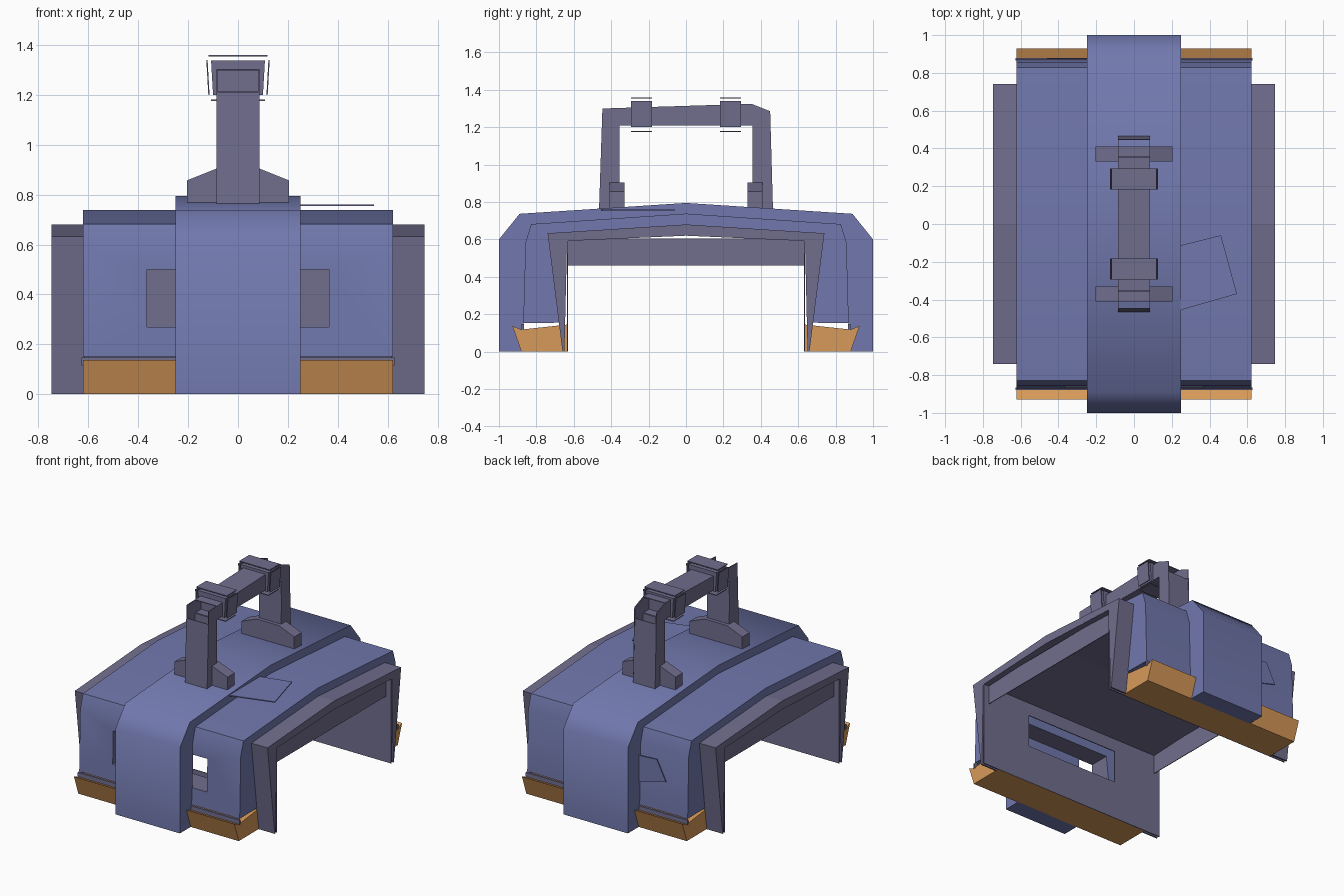
import bpy, math

if "Cube" in bpy.data.objects:
    bpy.data.objects.remove(bpy.data.objects["Cube"])


def material(name, rgb):
    m = bpy.data.materials.new(name)
    m.diffuse_color = (*rgb, 1)
    m.use_nodes = True
    m.node_tree.nodes["Principled BSDF"].inputs["Base Color"].default_value = m.diffuse_color
    return m


BLUE = material("slate_blue", (0.165, 0.19, 0.42))
GREY = material("violet_grey", (0.165, 0.155, 0.27))
ORANGE = material("orange", (0.68, 0.32, 0.10))


def prism(name, pts, axis, a, b, mat):
    """Extrude a 2D outline along an axis (0=x, 1=y, 2=z) from a to b."""
    def place(p, d):
        v = list(p)
        v.insert(axis, d)
        return v
    n = len(pts)
    verts = [place(p, a) for p in pts] + [place(p, b) for p in pts]
    faces = [list(range(n))[::-1], list(range(n, 2 * n))]
    faces += [(i, (i + 1) % n, (i + 1) % n + n, i + n) for i in range(n)]
    me = bpy.data.meshes.new(name)
    me.from_pydata(verts, [], faces)
    me.materials.append(mat)
    ob = bpy.data.objects.new(name, me)
    bpy.context.collection.objects.link(ob)
    bpy.context.view_layer.objects.active = ob
    bpy.ops.object.select_all(action='DESELECT')
    ob.select_set(True)
    bpy.ops.object.mode_set(mode='EDIT')
    bpy.ops.mesh.select_all(action='SELECT')
    bpy.ops.mesh.normals_make_consistent(inside=False)
    bpy.ops.object.mode_set(mode='OBJECT')
    return ob


def box(name, x, y, z, mat):
    return prism(name, [(x[0], y[0]), (x[1], y[0]), (x[1], y[1]), (x[0], y[1])],
                 2, z[0], z[1], mat)


def arch(name, outer, inner, x0, x1, mat):
    """Arch from half outlines listed from the foot up to the ridge at y=0."""
    def full(h):
        return [(-y, z) for y, z in h] + [(y, z) for y, z in h[-2::-1]]
    return prism(name, full(outer) + full(inner)[::-1], 0, x0, x1, mat)


def smooth(ob, deg):
    bpy.ops.object.select_all(action='DESELECT')
    ob.select_set(True)
    bpy.context.view_layer.objects.active = ob
    bpy.ops.object.shade_smooth_by_angle(angle=math.radians(deg))


# central band over the whole body
band = arch("center_band",
            [(1, 0), (1, 0.6), (0.89, 0.737), (0, 0.795)],
            [(0.875, 0), (0.85, 0.55), (0.80, 0.66), (0, 0.715)],
            -0.25, 0.25, BLUE)
smooth(band, 50)

# main shell and inner lining, with a window through the front wall
shell = arch("main_shell",
             [(0.87, 0.152), (0.858, 0.585), (0.828, 0.682), (0, 0.738)],
             [(0.675, 0.155), (0.73, 0.63), (0, 0.675)],
             -0.622, 0.622, BLUE)
lining = arch("inner_lining",
              [(0.636, 0), (0.636, 0.6), (0, 0.63)],
              [(0.63, 0), (0.63, 0.592), (0, 0.62)],
              -0.745, 0.745, GREY)
cutter = box("window_cutter", (-0.365, 0.365), (-0.95, -0.5), (0.27, 0.5), GREY)
cutter.hide_render = True
for ob in (shell, lining):
    mod = ob.modifiers.new("window", 'BOOLEAN')
    mod.operation = 'DIFFERENCE'
    mod.solver = 'EXACT'
    mod.material_mode = 'TRANSFER'
    mod.object = cutter
    bpy.context.view_layer.objects.active = ob
    bpy.ops.object.modifier_apply(modifier=mod.name)
bpy.data.objects.remove(cutter)
smooth(shell, 50)

# tapered end rims and the hanging lips under them
for s, side in ((-1, "left"), (1, "right")):
    arch(side + "_rim",
         [(0.66, 0), (0.74, 0.633), (0, 0.68)],
         [(0.65, 0), (0.636, 0.592), (0, 0.62)],
         s * 0.615, s * 0.747, GREY)
    box(side + "_lip", sorted((s * 0.70, s * 0.705)), (-0.63, 0.63), (0.46, 0.605), GREY)

# foot skirts with a grey sill above
for s, side in ((-1, "front"), (1, "back")):
    prism(side + "_skirt",
          [(s * y, z) for y, z in ((0.632, 0), (0.88, 0), (0.928, 0.137),
                                   (0.88, 0.118), (0.632, 0.145))],
          0, -0.622, 0.622, ORANGE)
    box(side + "_sill", (-0.627, 0.627), sorted((s * 0.866, s * 0.88)), (0.115, 0.148), GREY)

# handle: two side plates, post faces, and a bar top and bottom
for s, side in ((-1, "left"), (1, "right")):
    prism(side + "_handle_plate",
          [(-0.465, 0.76), (-0.447, 1.30), (0.35, 1.325), (0.45, 1.285), (0.465, 0.76),
           (0.36, 0.76), (0.355, 1.21), (-0.355, 1.21), (-0.36, 0.76)],
          0, s * 0.081, s * 0.086, GREY)
box("handle_bar_bottom", (-0.085, 0.085), (-0.355, 0.355), (1.208, 1.213), GREY)
prism("handle_bar_top", [(-0.355, 1.298), (0.355, 1.32), (0.355, 1.325), (-0.355, 1.303)],
      0, -0.085, 0.085, GREY)

for s, side in ((-1, "front"), (1, "back")):
    box(side + "_post_inner_face", (-0.085, 0.085), sorted((s * 0.355, s * 0.36)),
        (0.76, 1.21), GREY)
    # outer face is nearly upright and stops below the bar
    prism(side + "_post_outer_face",
          [(s * 0.46, 0.76), (s * 0.465, 0.76), (s * 0.45, 1.21), (s * 0.445, 1.21)],
          0, -0.085, 0.085, GREY)
    # trapezoid foot
    prism(side + "_handle_foot",
          [(-0.205, 0.75), (0.205, 0.75), (0.205, 0.857), (0.085, 0.905),
           (-0.085, 0.905), (-0.205, 0.857)],
          1, s * 0.33, s * 0.41, GREY)
    # clamp sleeve with four loose plates
    y = sorted((s * 0.183, s * 0.293))
    prism(side + "_clamp",
          [(-0.1, 1.2), (0.1, 1.2), (0.108, 1.338), (-0.108, 1.338)],
          1, y[0], y[1], GREY)
    for z, k, w in ((1.357, "top", 0.118), (1.178, "bottom", 0.108)):
        box(side + "_clamp_" + k, (-w, w), y, (z - 0.003, z + 0.003), GREY)
    for t, k in ((-1, "left"), (1, "right")):
        prism(side + "_clamp_" + k,
              [(t * 0.114, 1.2), (t * 0.119, 1.2), (t * 0.127, 1.34), (t * 0.122, 1.34)],
              1, y[0], y[1], GREY)

# loose repair patches on the roof and the back wall
prism("roof_patch", [(0.24, -0.115), (0.46, -0.06), (0.545, -0.37), (0.24, -0.458)],
      2, 0.754, 0.761, BLUE)
prism("back_patch", [(-0.21, 0.5), (-0.39, 0.51), (-0.46, 0.37), (-0.2, 0.3)],
      1, 0.874, 0.88, BLUE)
